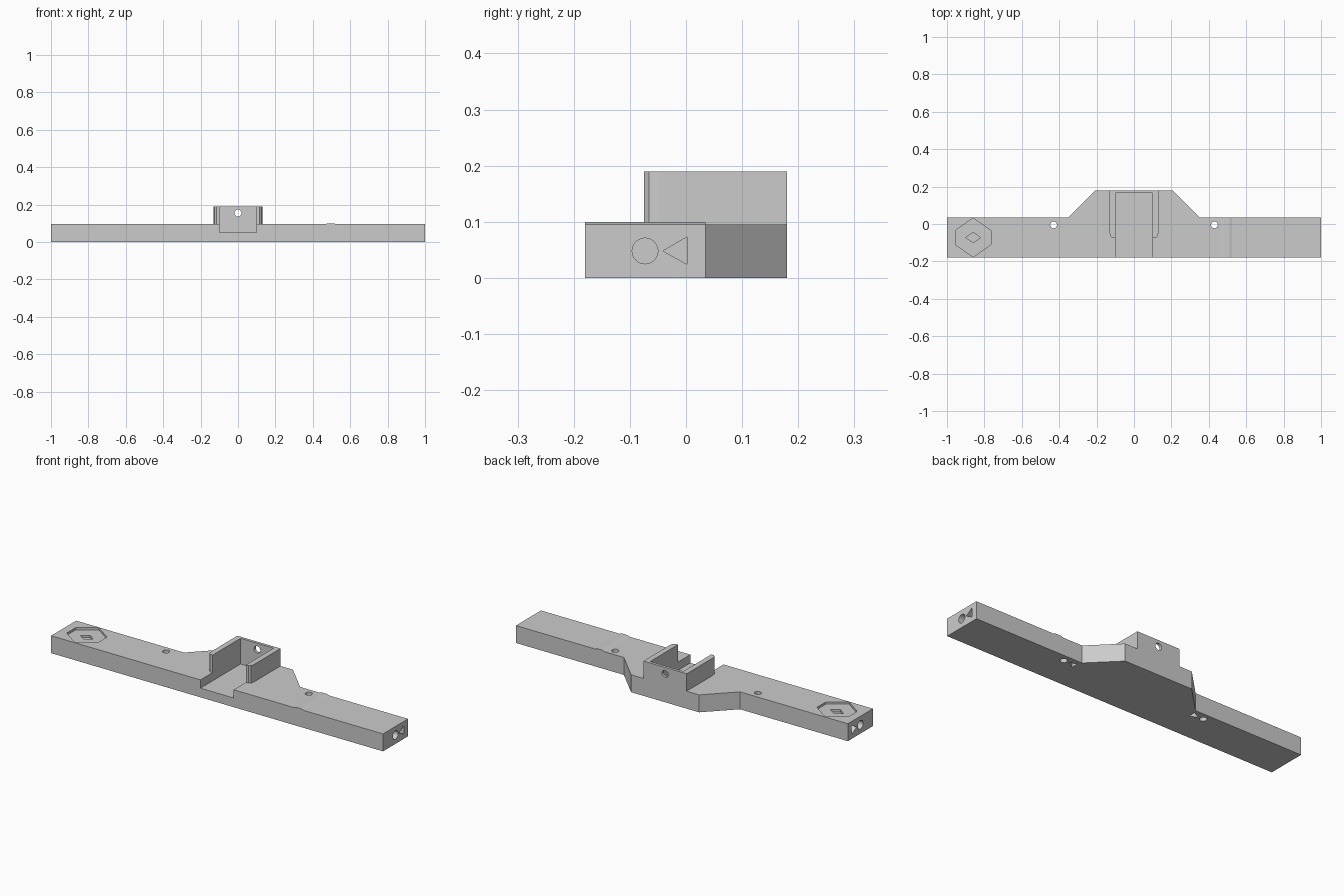
import bpy
import bmesh
from math import cos, sin, tau

if "Cube" in bpy.data.objects:
    bpy.data.objects.remove(bpy.data.objects["Cube"], do_unlink=True)

grey = bpy.data.materials.new("plain grey")
grey.use_nodes = True
grey.diffuse_color = (0.6, 0.6, 0.6, 1)
grey.node_tree.nodes["Principled BSDF"].inputs["Base Color"].default_value = (0.6, 0.6, 0.6, 1)

TOP = 0.095       # top of the bar
MID_Y = -0.0725   # centre line of the bar
PLACE = {
    "x": lambda a, b, h: (h, a, b),
    "y": lambda a, b, h: (a, h, b),
    "z": lambda a, b, h: (a, b, h),
}


def prism(name, points, axis, low, high):
    """Extrude a 2D outline along an axis."""
    bm = bmesh.new()
    put = PLACE[axis]
    face = bm.faces.new([bm.verts.new(put(a, b, low)) for a, b in points])
    grown = bmesh.ops.extrude_face_region(bm, geom=[face])
    verts = [v for v in grown["geom"] if isinstance(v, bmesh.types.BMVert)]
    bmesh.ops.translate(bm, verts=verts, vec=put(0, 0, high - low))
    bmesh.ops.recalc_face_normals(bm, faces=bm.faces)
    mesh = bpy.data.meshes.new(name)
    bm.to_mesh(mesh)
    bm.free()
    mesh.materials.append(grey)
    obj = bpy.data.objects.new(name, mesh)
    bpy.context.collection.objects.link(obj)
    return obj


def circle(a, b, r, n=24):
    return [(a + r * cos(tau * i / n), b + r * sin(tau * i / n)) for i in range(n)]


def mirrored(half):
    """Complete an outline given its +x half."""
    return half + [(-a, b) for a, b in reversed(half)]


def cut(target, points, axis, low, high):
    cutter = prism("cutter", points, axis, low, high)
    cutter.hide_render = True
    mod = target.modifiers.new("cut", "BOOLEAN")
    mod.operation = "DIFFERENCE"
    mod.solver = "EXACT"
    mod.object = cutter
    bpy.context.view_layer.objects.active = target
    bpy.ops.object.modifier_apply(modifier=mod.name)
    bpy.data.objects.remove(cutter, do_unlink=True)


# Long bar with a tapered bulge at the back
bar = prism("bar", mirrored([(1, -0.18), (1, 0.035), (0.35, 0.035), (0.205, 0.18)]),
            "z", 0, TOP)

# Open-fronted channel across the middle
cut(bar, mirrored([(0.1, -0.3), (0.1, 0.165)]), "z", 0.05, 0.3)

for side in (-1, 1):
    # Vertical screw holes with a pointer mark underneath
    cut(bar, circle(side * 0.43, -0.005, 0.018), "z", -0.1, 0.2)
    cut(bar, [(side * 0.4, -0.005), (side * 0.36, 0.015), (side * 0.36, -0.025)],
        "z", -0.1, 0.02)
    # Round and triangular sockets in the end faces
    low, high = sorted((side * 0.96, side * 1.1))
    cut(bar, circle(-0.073, 0.048, 0.023), "x", low, high)
    cut(bar, [(-0.041, 0.048), (0.002, 0.024), (0.002, 0.073)], "x", low, high)

# Hexagonal recess with a deeper diamond
hexagon = [(0, 0.104), (0.095, 0.0375), (0.095, -0.0375),
           (0, -0.104), (-0.095, -0.0375), (-0.095, 0.0375)]
diamond = [(0, 0.0275), (0.04, 0), (0, -0.0275), (-0.04, 0)]
for outline, depth in ((hexagon, 0.012), (diamond, 0.025)):
    cut(bar, [(a - 0.86, b + MID_Y) for a, b in outline], "z", TOP - depth, 0.2)

# U-shaped cradle walls with bevelled front corners and a hole in the back
cradle = prism("cradle", mirrored([(0.1, 0.165), (0.1, -0.075), (0.115, -0.075),
                                   (0.126, -0.066), (0.13, -0.05), (0.13, 0.18)]),
               "z", TOP, 0.19)
cut(cradle, circle(0, 0.155, 0.019), "y", 0.1, 0.3)

# Low ridge across the bar
prism("ridge", [(0.465, TOP), (0.48, 0.1), (0.51, 0.1), (0.525, TOP)], "y", -0.18, 0.035)
